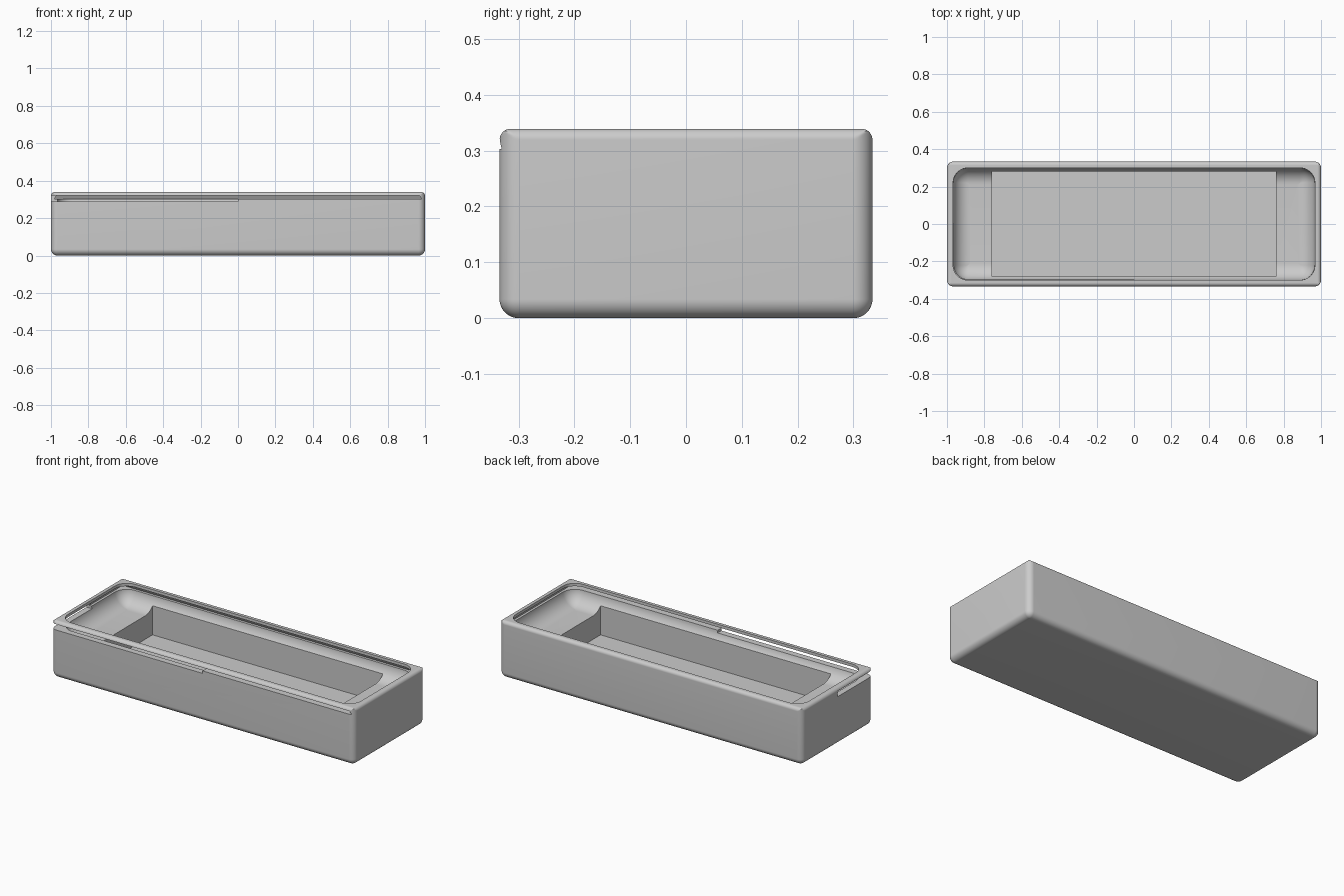
import bpy
import bmesh
from math import sin, cos, pi

if "Cube" in bpy.data.objects:
    bpy.data.objects.remove(bpy.data.objects["Cube"])

HX, HY, H = 1.0, 0.334, 0.339
STEPS = 12

grey = bpy.data.materials.new("plain grey")
grey.use_nodes = True
COLOUR = (0.6, 0.6, 0.6, 1)
grey.diffuse_color = COLOUR
grey.node_tree.nodes["Principled BSDF"].inputs["Base Color"].default_value = COLOUR


def finish(name, bm):
    bmesh.ops.recalc_face_normals(bm, faces=bm.faces)
    mesh = bpy.data.meshes.new(name)
    bm.to_mesh(mesh)
    bm.free()
    mesh.materials.append(grey)
    obj = bpy.data.objects.new(name, mesh)
    bpy.context.collection.objects.link(obj)
    return obj


def ring(bm, hx, hy, r, z, clip=0):
    """Rounded rectangle at one height, with its sides trimmed back by clip."""
    verts = []
    for k, (sx, sy) in enumerate([(1, 1), (-1, 1), (-1, -1), (1, -1)]):
        for i in range(STEPS + 1):
            a = (k + i / STEPS) * pi / 2
            x = sx * (hx - r) + r * cos(a)
            y = sy * (hy - r) + r * sin(a)
            verts.append(bm.verts.new((max(clip - hx, min(hx - clip, x)),
                                       max(clip - hy, min(hy - clip, y)), z)))
    return verts


def rounded_block(name, hx, hy, corner, lower, upper):
    """Loft: lower levels shrink with their corners, upper levels are mitred."""
    bm = bmesh.new()
    rings = [ring(bm, hx - d, hy - d, max(corner - d, 0.002), z) for d, z in lower]
    rings += [ring(bm, hx, hy, corner, z, d) for d, z in upper]
    for a, b in zip(rings, rings[1:]):
        for i in range(len(a)):
            j = (i + 1) % len(a)
            bm.faces.new((a[i], a[j], b[j], b[i]))
    bm.faces.new(rings[0])
    bm.faces.new(rings[-1])
    bmesh.ops.remove_doubles(bm, verts=bm.verts, dist=0.00001)
    return finish(name, bm)


def bottom_round(r, z):
    return [(r * (1 - sin(t)), z + r * (1 - cos(t)))
            for t in (i * pi / 2 / STEPS for i in range(STEPS + 1))]


def top_round(r, z):
    return [(d, 2 * z - h) for d, h in reversed(bottom_round(r, z))]


def box(name, x, y, z, taper=0):
    """Box between limits, its top drawn in by taper."""
    bm = bmesh.new()
    bmesh.ops.create_cube(bm, size=1)
    for v in bm.verts:
        inset = taper if v.co.z > 0 else 0
        spans = ((x[0] + inset, x[1] - inset), (y[0] + inset, y[1] - inset), z)
        v.co = [lo + (c + 0.5) * (hi - lo) for c, (lo, hi) in zip(v.co, spans)]
    return finish(name, bm)


# Outer case: rounded below, mitred rounded edge on top
case = rounded_block("case", HX, HY, 0.035,
                     bottom_round(0.034, 0), top_round(0.02, H))

cutters = [
    # Bowl-shaped upper recess
    rounded_block("recess_cutter", 0.967, 0.3, 0.08,
                  bottom_round(0.09, 0.22), [(0, 0.4)]),
    # Deep rectangular pocket
    box("pocket_cutter", (-0.76, 0.76), (-0.28, 0.28), (0.08, 0.3)),
    # Dovetail lid channel, open at the front
    box("channel_cutter", (-0.981, 0.981), (-0.4, 0.315), (0.303, 0.322), 0.011),
    # Slot around one front corner
    box("slot_cutter", (-1.1, 0), (-0.4, 0), (0.288, 0.321)),
]

for cutter in cutters:
    mod = case.modifiers.new(cutter.name, "BOOLEAN")
    mod.operation = "DIFFERENCE"
    mod.solver = "EXACT"
    mod.object = cutter
    cutter.hide_render = True

bpy.ops.object.select_all(action="DESELECT")
bpy.context.view_layer.objects.active = case
case.select_set(True)
for cutter in cutters:
    bpy.ops.object.modifier_apply(modifier=cutter.name)
    bpy.data.objects.remove(cutter)

bpy.ops.object.shade_smooth_by_angle(angle=pi / 6)
